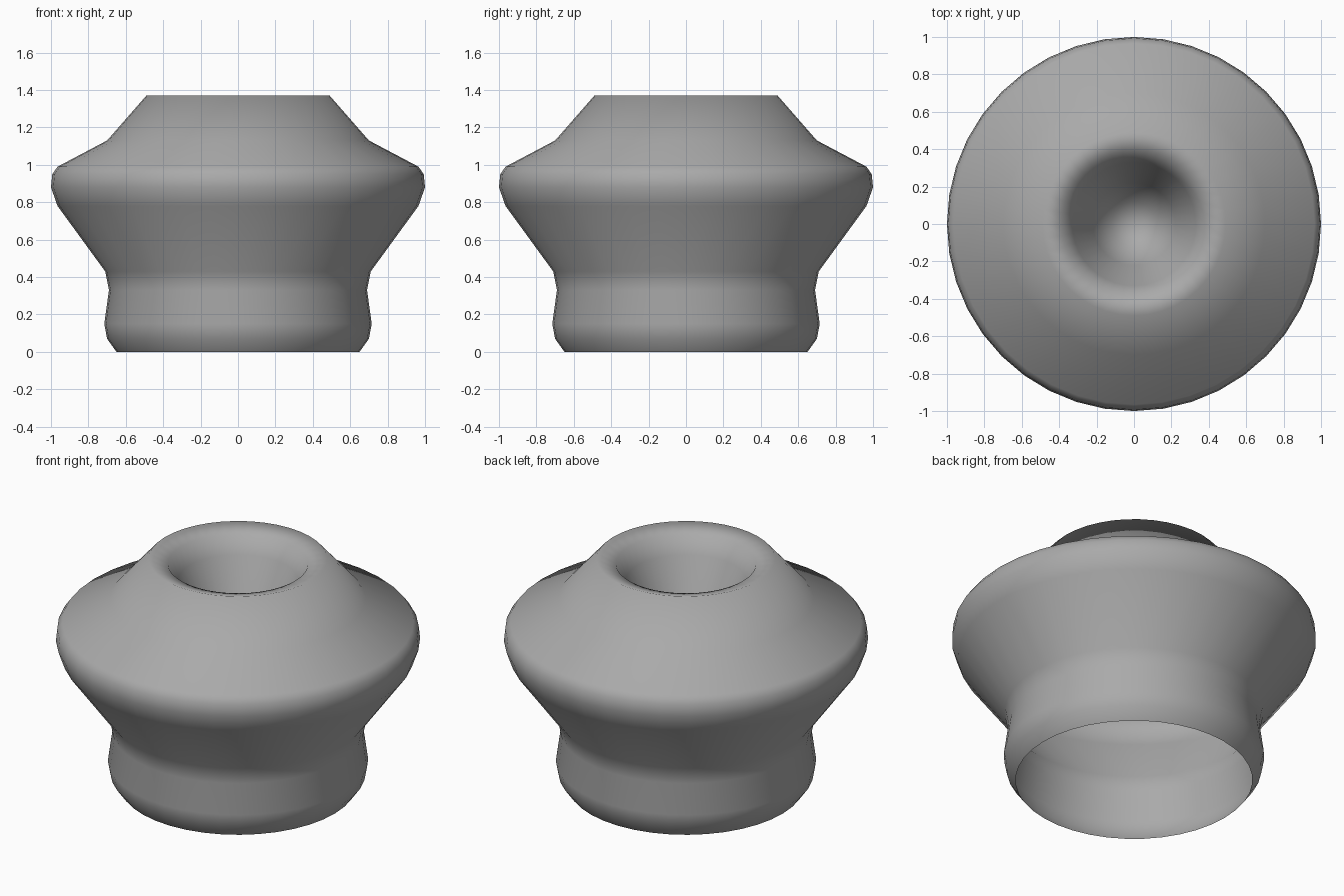
import bpy
import bmesh
from math import tau

cube = bpy.data.objects.get("Cube")
if cube:
    bpy.data.objects.remove(cube, do_unlink=True)

SEGMENTS = 40

# Plain grey material
grey = bpy.data.materials.new("plain_grey")
grey.use_nodes = True
colour = (0.4, 0.4, 0.4, 1)
grey.diffuse_color = colour
grey.node_tree.nodes["Principled BSDF"].inputs["Base Color"].default_value = colour

# Half profile (radius, height): open foot, waist, belly, shoulder
outside = [(0.65, 0), (0.70, 0.07), (0.715, 0.15), (0.69, 0.33), (0.71, 0.43),
           (0.965, 0.78), (1, 0.88), (0.993, 0.95), (0.965, 0.99),
           (0.70, 1.13), (0.49, 1.37)]
# Lip and the tapering hollow down to its small round floor
hollow = [(0.385, 1.34), (0.33, 1.24), (0.22, 1.0), (0.12, 0.80), (0, 0.77)]

# Turn the profile around the vertical axis
bm = bmesh.new()
points = [bm.verts.new((r, 0, z)) for r, z in outside + hollow]
edges = [bm.edges.new(pair) for pair in zip(points, points[1:])]
bmesh.ops.spin(bm, geom=points + edges, cent=(0, 0, 0), axis=(0, 0, 1),
               angle=tau, steps=SEGMENTS)
bmesh.ops.remove_doubles(bm, verts=bm.verts, dist=0.0005)

# Make the belly face outwards
bm.normal_update()
belly = max(bm.faces, key=lambda f: f.calc_center_median().x)
if belly.normal.x < 0:
    bmesh.ops.reverse_faces(bm, faces=bm.faces)
for face in bm.faces:
    face.smooth = True

mesh = bpy.data.meshes.new("turned_body")
bm.to_mesh(mesh)
bm.free()
mesh.materials.append(grey)
body = bpy.data.objects.new("turned_body", mesh)
bpy.context.collection.objects.link(body)
